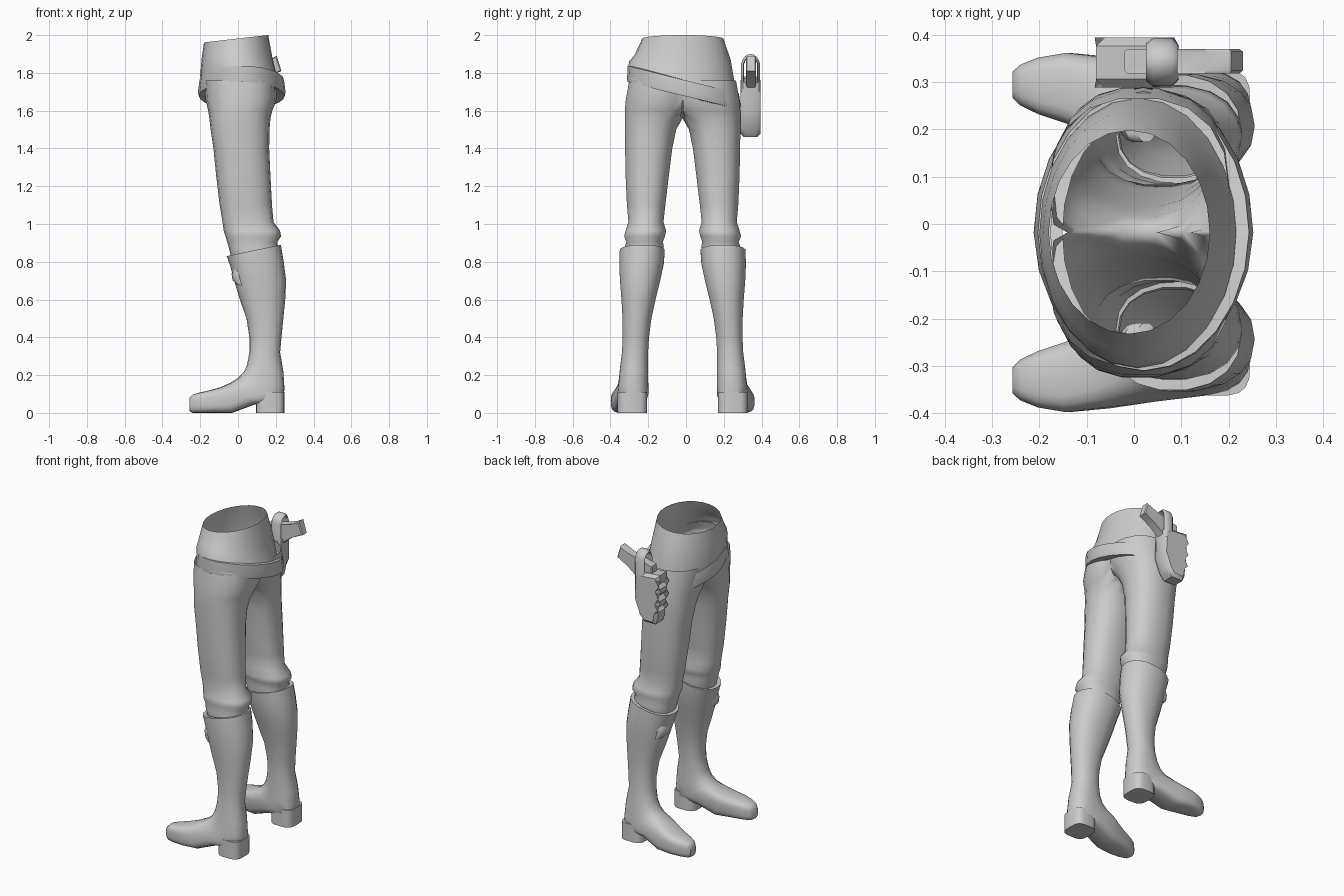
import bpy, bmesh, math

if "Cube" in bpy.data.objects:
    bpy.data.objects.remove(bpy.data.objects["Cube"])

MID = -0.018   # plane between the legs
SIDES = 18

grey = bpy.data.materials.new("plain grey")
grey.diffuse_color = (0.6, 0.6, 0.6, 1)
grey.use_nodes = True
grey.node_tree.nodes["Principled BSDF"].inputs["Base Color"].default_value = grey.diffuse_color


def finish(name, bm, angle=40, mirror=False):
    """Turn a bmesh into a shaded object, mirrored to the other leg if asked."""
    bmesh.ops.recalc_face_normals(bm, faces=bm.faces[:])
    mesh = bpy.data.meshes.new(name)
    bm.to_mesh(mesh)
    bm.free()
    mesh.materials.append(grey)
    ob = bpy.data.objects.new(name, mesh)
    bpy.context.collection.objects.link(ob)
    if mirror:
        ob.location.y = MID
        m = ob.modifiers.new("other leg", 'MIRROR')
        m.use_axis = (False, True, False)
    bpy.ops.object.select_all(action='DESELECT')
    ob.select_set(True)
    bpy.context.view_layer.objects.active = ob
    bpy.ops.object.shade_smooth_by_angle(angle=math.radians(angle))
    return ob


def loft(bm, rings, cap_start=False, cap_end=False):
    """Skin a list of point rings with quads."""
    vs = [[bm.verts.new(p) for p in ring] for ring in rings]
    for a, b in zip(vs, vs[1:]):
        n = len(a)
        for i in range(n):
            bm.faces.new((a[i], a[(i + 1) % n], b[(i + 1) % n], b[i]))
    if cap_start:
        bm.faces.new(vs[0])
    if cap_end:
        bm.faces.new(vs[-1])


def section(xf, zf, xb, zb, y0, y1, power=2.3):
    """Rounded ring from a front point to a back point, between two widths."""
    pts = []
    for i in range(SIDES):
        a = 2 * math.pi * i / SIDES
        c, s = math.cos(a), math.sin(a)
        u = math.copysign(abs(c) ** (2 / power), c)
        v = math.copysign(abs(s) ** (2 / power), s)
        pts.append(((xf + xb) / 2 + (xb - xf) / 2 * u,
                    (y0 + y1) / 2 + (y1 - y0) / 2 * v,
                    (zf + zb) / 2 + (zb - zf) / 2 * u))
    return pts


def plate(name, profile, y0, y1, bevel=0.0):
    """Extrude an x-z profile along y."""
    bm = bmesh.new()
    loft(bm, [[(x, y, z) for x, z in profile] for y in (y0, y1)], True, True)
    if bevel:
        bm.edges.ensure_lookup_table()
        rim = [e for e in bm.edges if abs(e.verts[0].co.y - e.verts[1].co.y) < 1e-5]
        bmesh.ops.bevel(bm, geom=rim, offset=bevel, segments=1, affect='EDGES')
    return finish(name, bm, 35)


# Trousers: one leg, flattened against the middle plane above the crotch
leg = [  # z, front x, back x, inner y, outer y
    (1.76, -.180, .200, -.10, .285), (1.66, -.172, .205, -.08, .303),
    (1.60, -.158, .182, -.05, .308), (1.56, -.152, .172, -.004, .308),
    (1.50, -.145, .167, .032, .308), (1.40, -.130, .165, .053, .306),
    (1.25, -.115, .172, .072, .303), (1.10, -.097, .180, .090, .296),
    (1.01, -.082, .188, .100, .288), (.965, -.076, .222, .086, .303),
    (.935, -.066, .228, .092, .311), (.905, -.058, .208, .103, .298),
    (.88, -.050, .212, .098, .308), (.80, -.03, .20, .12, .29)]
bm = bmesh.new()
loft(bm, [[(x, max(y, 0), z) for x, y, z in section(xf, z, xb, z, y0, y1)]
          for z, xf, xb, y0, y1 in leg])
bmesh.ops.delete(bm, geom=[f for f in bm.faces if all(v.co.y < 1e-5 for v in f.verts)],
                 context='FACES')
finish("trousers", bm, 50, True)

# Boots: shaft turning into the foot
boot = [  # front x, z, back x, z, inner y, outer y, squareness
    (-.035, .832, .205, .885, .115, .312, 2.2),
    (-.060, .830, .227, .890, .093, .334, 2.2),
    (-.042, .78, .242, .80, .098, .337, 2.2),
    (-.020, .70, .255, .70, .117, .333, 2.2),
    (.010, .60, .250, .60, .142, .325, 2.2),
    (.045, .50, .240, .50, .164, .319, 2.2),
    (.060, .40, .230, .40, .177, .318, 2.2),
    (.060, .32, .223, .32, .182, .322, 2.2),
    (.048, .255, .240, .22, .182, .332, 2.3),
    (.030, .215, .246, .13, .182, .338, 2.5),
    (.000, .185, .240, .055, .180, .345, 2.8),
    (-.045, .157, .09, .045, .185, .358, 3.2),
    (-.095, .135, -.03, .000, .205, .372, 3.6),
    (-.150, .120, -.13, .000, .230, .380, 3.6),
    (-.205, .107, -.20, .000, .250, .370, 3.6),
    (-.240, .097, -.24, .000, .268, .355, 3.2),
    (-.257, .080, -.257, .010, .285, .340, 2.8)]
bm = bmesh.new()
loft(bm, [section(*r) for r in boot], cap_end=True)
finish("boots", bm, 45, True)

# Boot heels
bm = bmesh.new()
loft(bm, [section(.095, z, .246, z, .187, .345, 3.5) for z in (0, .11)], True, True)
finish("boot_heels", bm, 40, True)

# Buckle tabs on the boot fronts
bm = bmesh.new()
loft(bm, [section(-.028 - d, z, .05, z - .01, .19, .30)
          for z, d in ((.68, -.02), (.70, .0), (.735, .006), (.76, -.004), (.77, -.03))],
     True, True)
finish("boot_buckles", bm, 40, True)


# Shirt: flaring from the open waist to a slanted hem
def hem(y, rise=0.0):
    return 1.675 - 0.25 * y + rise


def oval(cx, rx, cy, ry, height):
    pts = []
    for i in range(24):
        a = 2 * math.pi * i / 24
        x, y = cx + rx * math.cos(a), cy + ry * math.sin(a)
        pts.append((x, y, height(x, y)))
    return pts


bm = bmesh.new()
loft(bm, [oval(-.01, .17, -.017, .215, lambda x, y: 1.982 + .115 * x),
          oval(-.005, .187, -.018, .255, lambda x, y: 1.88 - .05 * y),
          oval(.002, .202, -.020, .282, lambda x, y: hem(y, .11)),
          oval(.022, .220, -.018, .293, lambda x, y: hem(y, .02))])
finish("shirt", bm, 50)


# Slung belt: thick at the holster side, fading into the shirt opposite
def belt_ring(grow, rise):
    pts = []
    for x, y, z in oval(.020, .216, -.018, .291, lambda x, y: hem(y, rise)):
        k = grow * min(1, max(.15, (y + .3) / .25)) if grow > 0 else grow
        r = math.hypot(x - .02, y + .018)
        pts.append((x + (x - .02) / r * k, y + (y + .018) / r * k, z))
    return pts


bm = bmesh.new()
loft(bm, [belt_ring(-.02, .085), belt_ring(.007, .085), belt_ring(.016, .02),
          belt_ring(.012, 0), belt_ring(-.045, .005)])
finish("belt", bm, 40)

# Holster with a scalloped front edge
plate("holster", [(.095, 1.75), (.085, 1.60), (.065, 1.50), (.03, 1.46), (-.05, 1.46),
                  (-.065, 1.50), (-.068, 1.54), (-.052, 1.56), (-.075, 1.58),
                  (-.075, 1.61), (-.055, 1.635), (-.08, 1.66), (-.08, 1.69),
                  (-.06, 1.71), (-.08, 1.74), (-.08, 1.78), (.03, 1.77)],
      .288, .394, .018)

# Gun grip sticking out behind
plate("grip", [(-.02, 1.72), (-.02, 1.82), (.09, 1.835), (.15, 1.86), (.205, 1.89),
               (.23, 1.81), (.15, 1.78), (.09, 1.72)], .318, .370, .006)

# Retaining strap arched over the grip
bm = bmesh.new()
rings = []
for i in range(11):
    a = math.pi * i / 10
    ring = []
    for x, r in ((.025, .040), (.04, .052), (.08, .052), (.092, .040), (.06, .036)):
        ring.append((x, .342 + r * math.cos(a),
                     1.83 + (r + .018) * math.sin(a) if 0 < i < 10 else 1.70))
    rings.append(ring)
loft(bm, rings, True, True)
finish("holster_strap", bm, 45)
